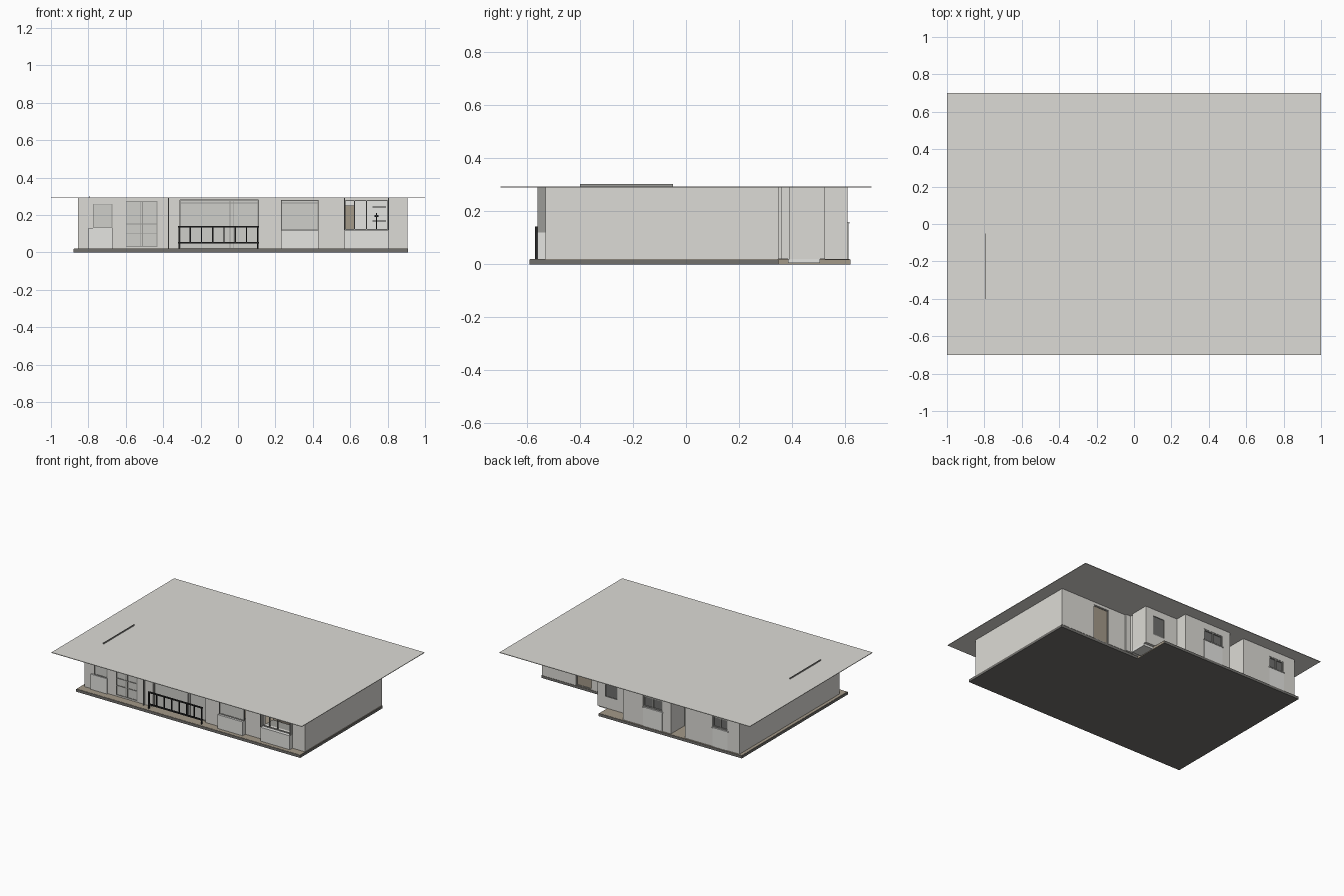
import bpy
import bmesh

cube = bpy.data.objects.get("Cube")
if cube:
    bpy.data.objects.remove(cube, do_unlink=True)


def material(name, red, green, blue):
    mat = bpy.data.materials.new(name)
    mat.use_nodes = True
    colour = (red, green, blue, 1)
    mat.diffuse_color = colour
    for node in mat.node_tree.nodes:
        if node.type == 'BSDF_PRINCIPLED':
            node.inputs["Base Color"].default_value = colour
    return mat


plaster = material("warm white plaster", .72, .71, .67)
panel = material("pale panel", .78, .78, .75)
concrete = material("dark concrete", .17, .165, .155)
timber = material("tan timber", .37, .32, .25)
metal = material("grey frame metal", .33, .33, .31)
black = material("black metal", .02, .02, .02)
glass = material("pale glass", .62, .62, .59)
dark_glass = material("dark glass", .16, .16, .155)


def prism(name, outline, low, high, mat):
    """Extrude a flat outline from one height to another."""
    bm = bmesh.new()
    base = bm.faces.new([bm.verts.new((x, y, low)) for x, y in outline])
    top = bmesh.ops.extrude_face_region(bm, geom=[base])["geom"]
    for item in top:
        if isinstance(item, bmesh.types.BMVert):
            item.co.z = high
    bmesh.ops.recalc_face_normals(bm, faces=bm.faces[:])
    mesh = bpy.data.meshes.new(name)
    bm.to_mesh(mesh)
    bm.free()
    mesh.materials.append(mat)
    obj = bpy.data.objects.new(name, mesh)
    bpy.context.collection.objects.link(obj)
    return obj


def box(name, xs, ys, zs, mat):
    (left, right), (front, back) = sorted(xs), sorted(ys)
    outline = [(left, front), (right, front), (right, back), (left, back)]
    return prism(name, outline, min(zs), max(zs), mat)


FLOOR, CEILING, THICK = .02, .29, .03
LEFT, RIGHT = -.855, .905
FRONT, NOTCH, BACK = -.53, .35, .61


def wall(name, start, end, face, inward, openings=()):
    """Wall along x, with its outer face at y = face, pierced by openings."""
    ys = (face, face + inward * THICK)
    at = start
    for a, b, low, high in openings:
        box(name + "_pier", (at, a), ys, (FLOOR, CEILING), plaster)
        if low > FLOOR:
            box(name + "_sill_wall", (a, b), ys, (FLOOR, low), plaster)
        if high < CEILING:
            box(name + "_lintel", (a, b), ys, (high, CEILING), plaster)
        at = b
    box(name + "_pier", (at, end), ys, (FLOOR, CEILING), plaster)


def window(name, opening, y, posts=(), rails=(), pane=glass, bar=.005, outer=metal):
    """Framed glazing; posts and rails are fractions of the opening."""
    a, b, low, high = opening
    depth = (y - bar, y + bar)
    for f in (0, *posts, 1):
        x = a + bar / 2 + (b - a - bar) * f
        box(name + "_post", (x - bar / 2, x + bar / 2), depth, (low, high), outer)
    for f in (0, *rails, 1):
        z = low + bar / 2 + (high - low - bar) * f
        box(name + "_rail", (a, b), depth, (z - bar / 2, z + bar / 2), outer)
    if pane:
        box(name + "_pane", (a, b), (y - .001, y + .001), (low, high), pane)


# Floor slab with the back corner cut away, and its floor finish
def floor_outline(margin):
    west, east, step = -.88 + margin, .91 - margin, .26 - margin
    south, middle, north = -.59 + margin, NOTCH - margin, .62 - margin
    return [(west, south), (east, south), (east, middle),
            (step, middle), (step, north), (west, north)]


prism("floor_slab", floor_outline(0), 0, FLOOR - .002, concrete)
prism("floor_finish", floor_outline(.002), FLOOR - .002, FLOOR, timber)
box("slab_step_face", (.26, .264), (NOTCH, .62), (0, FLOOR - .002), timber)

# Flat roof and the fin on it
box("roof", (-1, 1), (-.7, .7), (CEILING, CEILING + .004), plaster)
box("roof_fin", (-.797, -.793), (-.4, -.05), (CEILING, .303), metal)

# Front wall and its openings
small = (-.775, -.67, .13, .26)
doors = (-.6, -.43, .03, .275)
lounge = (-.31, .11, FLOOR, .28)
study = (.23, .43, .12, .28)
kitchen = (.57, .805, .12, .28)
wall("front_wall", LEFT, RIGHT, FRONT, 1, (small, doors, lounge, study, kitchen))
window("small_window", small, FRONT)
window("glazed_doors", doors, FRONT, (.47, .53), (.28, .5))
window("lounge_glazing", lounge, FRONT + .02, (.64, .68), (.95,))
window("study_window", study, FRONT - .01, (), (.92,))
window("kitchen_window", kitchen, FRONT, (.22, .5), (), None)

# Projecting panels under the front windows
for a, b, low, high in ((-.8, *small[1:]), study, kitchen):
    proud = .01 if a < 0 else .03
    box("spandrel", (a, b), (FRONT - proud, FRONT), (FLOOR, low), panel)
for side in kitchen[:2]:
    box("bay_cheek", (side - .003, side + .003), (FRONT - .03, FRONT),
        (kitchen[2], CEILING), metal)
box("pillar", (-.375, -.37), (FRONT - .02, FRONT), (FLOOR, CEILING), metal)

# Kitchen interior behind the open window
box("kitchen_back", (.5, .88), (-.3, -.29), (FLOOR, CEILING), panel)
box("kitchen_cupboard", (.575, .625), (-.42, -.3), (FLOOR, .25), timber)
box("kitchen_shelf", (.72, .79), (-.34, -.3), (.165, .17), metal)
box("kitchen_shelf", (.72, .79), (-.34, -.3), (.24, .245), metal)
box("kitchen_tap", (.738, .744), (-.45, -.44), (.12, .21), black)
box("kitchen_tap_spout", (.73, .752), (-.455, -.435), (.19, .2), black)
box("kitchen_counter", (.57, .805), (-.5, -.42), (.11, .12), metal)

# Balcony railing
rail_y = (-.57, -.56)
for low, high in ((.047, .056), (.134, .142)):
    box("railing_bar", (-.32, .112), rail_y, (low, high), black)
for i in range(8):
    x = -.315 + i * .06
    box("railing_post", (x - .003, x + .003), rail_y,
        (FLOOR if i in (0, 7) else .05, .142), black)

# Plain side walls
box("right_side_wall", (LEFT, LEFT + THICK), (FRONT, BACK), (FLOOR, CEILING), plaster)
box("left_side_wall", (RIGHT - THICK, RIGHT), (FRONT, NOTCH), (FLOOR, CEILING), plaster)

# Back wall of the notch with a timber door
back_door = (.51, .635, FLOOR, .27)
wall("notch_wall", .37, RIGHT, NOTCH, -1, (back_door,))
window("back_door", back_door, NOTCH - .01, pane=timber)

# Bay in the corner of the notch, with a screened opening
BAY, BAY_BACK = .34, .525
box("bay_link", (BAY - .02, .37), (NOTCH - THICK, NOTCH + .01), (FLOOR, CEILING), plaster)
box("bay_return", (BAY - THICK, BAY - .01), (NOTCH, .39), (FLOOR, CEILING), plaster)
box("bay_side", (BAY - THICK, BAY), (.39, BAY_BACK), (FLOOR, CEILING), plaster)
box("bay_step", (.26, BAY), (.385, .505), (.004, FLOOR), panel)
screen = (.18, .28, .1, .245)
wall("bay_wall", .07, BAY, BAY_BACK, -1, (screen,))
window("bay_screen", screen, BAY_BACK - .005, pane=dark_glass)

# Rear walls either side of the deep entrance
bath = (-.24, -.085, .16, .24)
bedroom = (-.76, -.64, .16, .24)
ENTRY = (-.42, -.307)
wall("rear_wall", ENTRY[1], .075, BACK, -1, (bath,))
wall("rear_wall", LEFT, ENTRY[0], BACK, -1, (bedroom,))
box("rear_return", (.045, .075), (BAY_BACK - THICK, BACK), (FLOOR, CEILING), plaster)
for name, hole in (("bath_window", bath), ("bedroom_window", bedroom)):
    window(name, hole, BACK - .01, (.5,), (), dark_glass, .008)
    box(name + "_sill", (hole[0] - .005, hole[1] + .005),
        (BACK, BACK + .008), (hole[2] - .006, hole[2]), panel)
    box(name + "_spandrel", hole[:2], (BACK, BACK + .004), (FLOOR, hole[2] - .006), panel)

# Entrance recess with a glazed door
for x, inward in zip(ENTRY, (-THICK, THICK)):
    box("entrance_side", (x, x + inward), (.42, BACK), (FLOOR, CEILING), plaster)
window("entrance_door", (*ENTRY, FLOOR, CEILING), .45, (.3, .7), (.85,))
